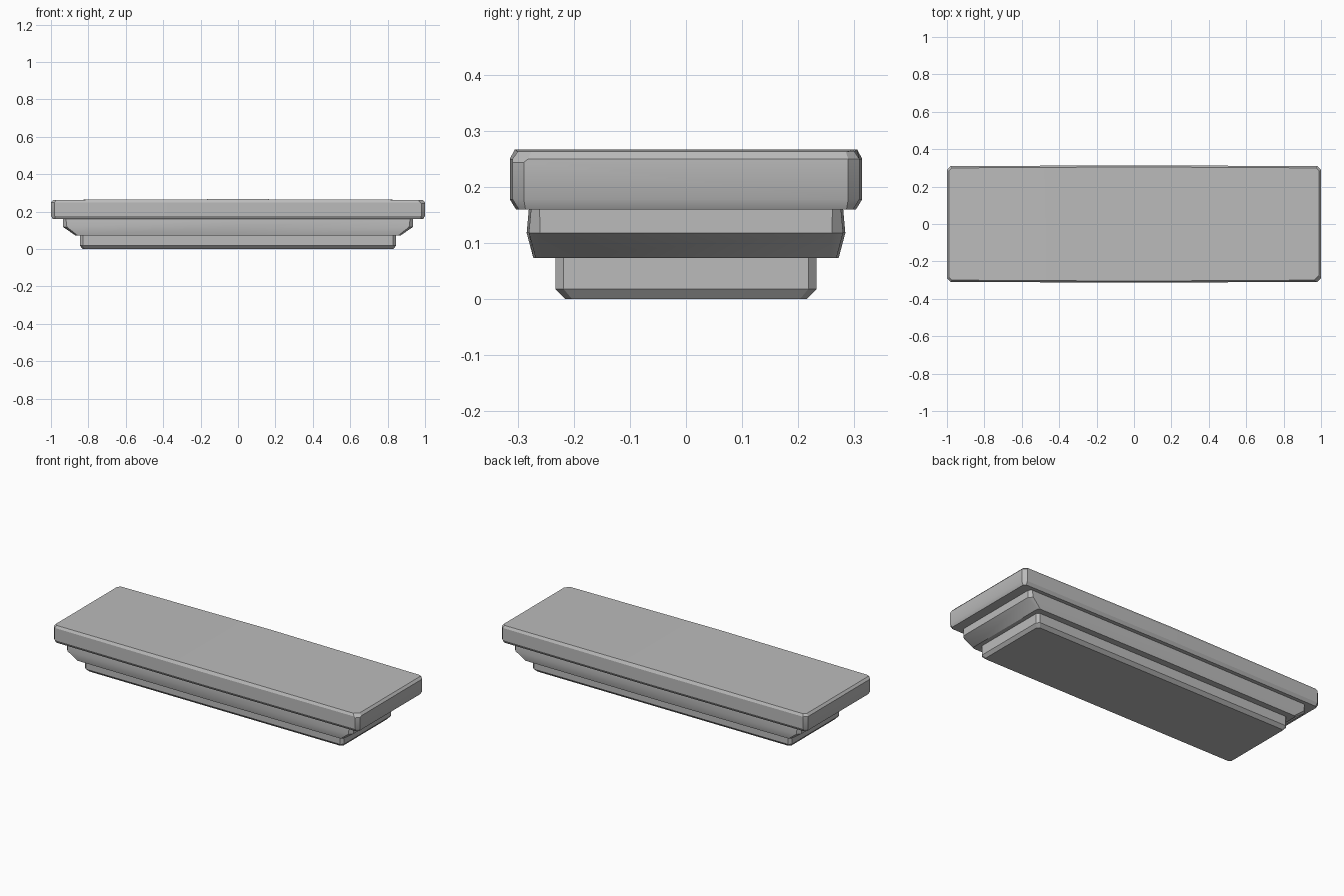
import bpy, bmesh, math
from mathutils import Vector

cube = bpy.data.objects.get("Cube")
if cube:
    bpy.data.objects.remove(cube)

stone = bpy.data.materials.new("grey stone")
stone.use_nodes = True
COLOUR = (0.5, 0.5, 0.5, 1)
stone.diffuse_color = COLOUR
stone.node_tree.nodes["Principled BSDF"].inputs["Base Color"].default_value = COLOUR


def ring(bm, hx, hy, z, cut, bow, lift):
    """Rectangle with clipped corners whose long sides bow out at the middle."""
    half = [(hx, -hy + cut), (hx, hy - cut), (hx - cut, hy), (0, hy + bow), (-hx + cut, hy)]
    points = half + [(-x, -y) for x, y in half]
    return [bm.verts.new((x, y, z + (lift if x == 0 else 0))) for x, y in points]


def slab(name, levels, bow=0.0, lift=0.0, chips=()):
    """Loft clipped rectangles (half x, half y, z, corner cut), then slice chips."""
    bm = bmesh.new()
    rings = [ring(bm, *lv, bow, lift if lv is levels[-1] else 0) for lv in levels]
    for low, high in zip(rings, rings[1:]):
        n = len(low)
        for i in range(n):
            j = (i + 1) % n
            bm.faces.new((low[i], low[j], high[j], high[i]))
    # caps split at the middle
    for cap in (rings[0][::-1], rings[-1]):
        face = bm.faces.new(cap)
        mids = [v for v in cap if abs(v.co.x) < 1e-6]
        bmesh.utils.face_split(face, *mids)
    for point, normal in chips:
        geom = bm.verts[:] + bm.edges[:] + bm.faces[:]
        cut = bmesh.ops.bisect_plane(bm, geom=geom, plane_co=point,
                                     plane_no=Vector(normal).normalized(), clear_outer=True)
        edges = [e for e in cut["geom_cut"] if isinstance(e, bmesh.types.BMEdge)]
        bmesh.ops.holes_fill(bm, edges=edges)
    bmesh.ops.recalc_face_normals(bm, faces=bm.faces[:])
    mesh = bpy.data.meshes.new(name)
    bm.to_mesh(mesh)
    bm.free()
    mesh.materials.append(stone)
    obj = bpy.data.objects.new(name, mesh)
    bpy.context.collection.objects.link(obj)
    bpy.ops.object.select_all(action="DESELECT")
    obj.select_set(True)
    bpy.context.view_layer.objects.active = obj
    bpy.ops.object.shade_smooth_by_angle(angle=math.radians(30))


# Bottom plinth with a bevelled foot
slab("bottom_step", [(0.83, 0.215, 0, 0.012), (0.845, 0.233, 0.018, 0.015),
                     (0.845, 0.233, 0.075, 0.015)])

# Middle course, tapering strongly at the ends
slab("middle_step", [(0.87, 0.268, 0.073, 0.012), (0.935, 0.28, 0.118, 0.02),
                     (0.935, 0.276, 0.162, 0.015)], bow=0.004)

# Top slab with worn edges and a chipped front left corner
slab("top_slab", [(0.99, 0.298, 0.16, 0.012), (1.0, 0.309, 0.178, 0.02),
                  (1.0, 0.309, 0.25, 0.02), (0.988, 0.3, 0.263, 0.015)],
     bow=0.005, lift=0.004,
     chips=[((0.985, -0.3, 0.247), (0.7, -0.7, 0.9))])
